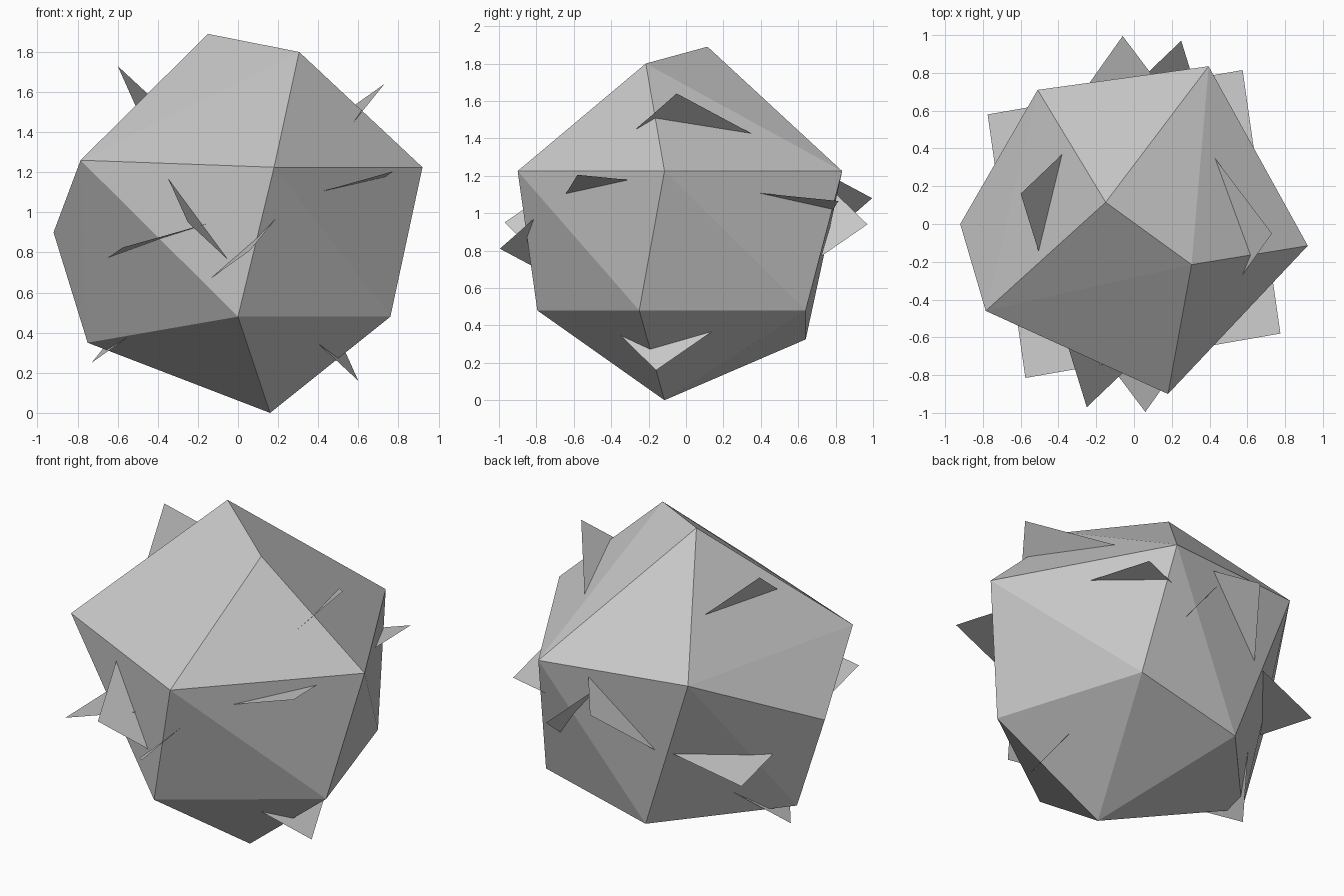
import bpy
import bmesh
from mathutils import Vector

if "Cube" in bpy.data.objects:
    bpy.data.objects.remove(bpy.data.objects["Cube"])

CENTRE = Vector((0, 0, 0.945))

grey = bpy.data.materials.new("stone grey")
grey.diffuse_color = (0.58, 0.58, 0.58, 1)
grey.use_nodes = True
grey.node_tree.nodes["Principled BSDF"].inputs["Base Color"].default_value = grey.diffuse_color


def finish(bm, name):
    """Turn a bmesh into a flat-shaded grey object."""
    mesh = bpy.data.meshes.new(name)
    bm.to_mesh(mesh)
    bm.free()
    mesh.materials.append(grey)
    obj = bpy.data.objects.new(name, mesh)
    bpy.context.collection.objects.link(obj)
    return obj


# Faceted body: convex hull around a few corner points
corners = [
    (-0.15, 0.115, 1.89), (0.305, -0.215, 1.80),                       # crown
    (0.18, -0.90, 1.225), (-0.785, -0.46, 1.26), (0.92, -0.115, 1.225),  # upper ring
    (0.395, 0.835, 1.225), (-0.51, 0.71, 1.265), (-0.92, 0.0, 0.90),
    (0.0, -0.795, 0.48), (0.76, -0.25, 0.48), (0.48, 0.64, 0.48),      # lower ring
    (-0.18, 0.64, 0.325), (-0.75, 0.02, 0.35),
    (0.16, -0.115, 0.0),                                               # foot
]
bm = bmesh.new()
verts = [bm.verts.new(c) for c in corners]
bmesh.ops.convex_hull(bm, input=verts)
bmesh.ops.recalc_face_normals(bm, faces=bm.faces)
finish(bm, "faceted_body")

# Three square sheets through the centre, only their corners stick out.
# Each is given by two perpendicular half diagonals.
sheets = {
    "steep_sheet_left": ((-0.60, 0.16, 0.785), (-0.25, -0.97, 0.005)),
    "steep_sheet_right": ((0.73, -0.05, 0.695), (0.06, -0.995, -0.135)),
    "level_sheet": ((0.775, -0.58, 0.26), (-0.575, -0.815, -0.12)),
}
for name, (p, q) in sheets.items():
    p, q = Vector(p), Vector(q)
    bm = bmesh.new()
    face = bm.faces.new([bm.verts.new(CENTRE + d) for d in (p, q, -p, -q)])
    face.normal_update()
    if face.normal.z < 0:
        face.normal_flip()
    finish(bm, name)
